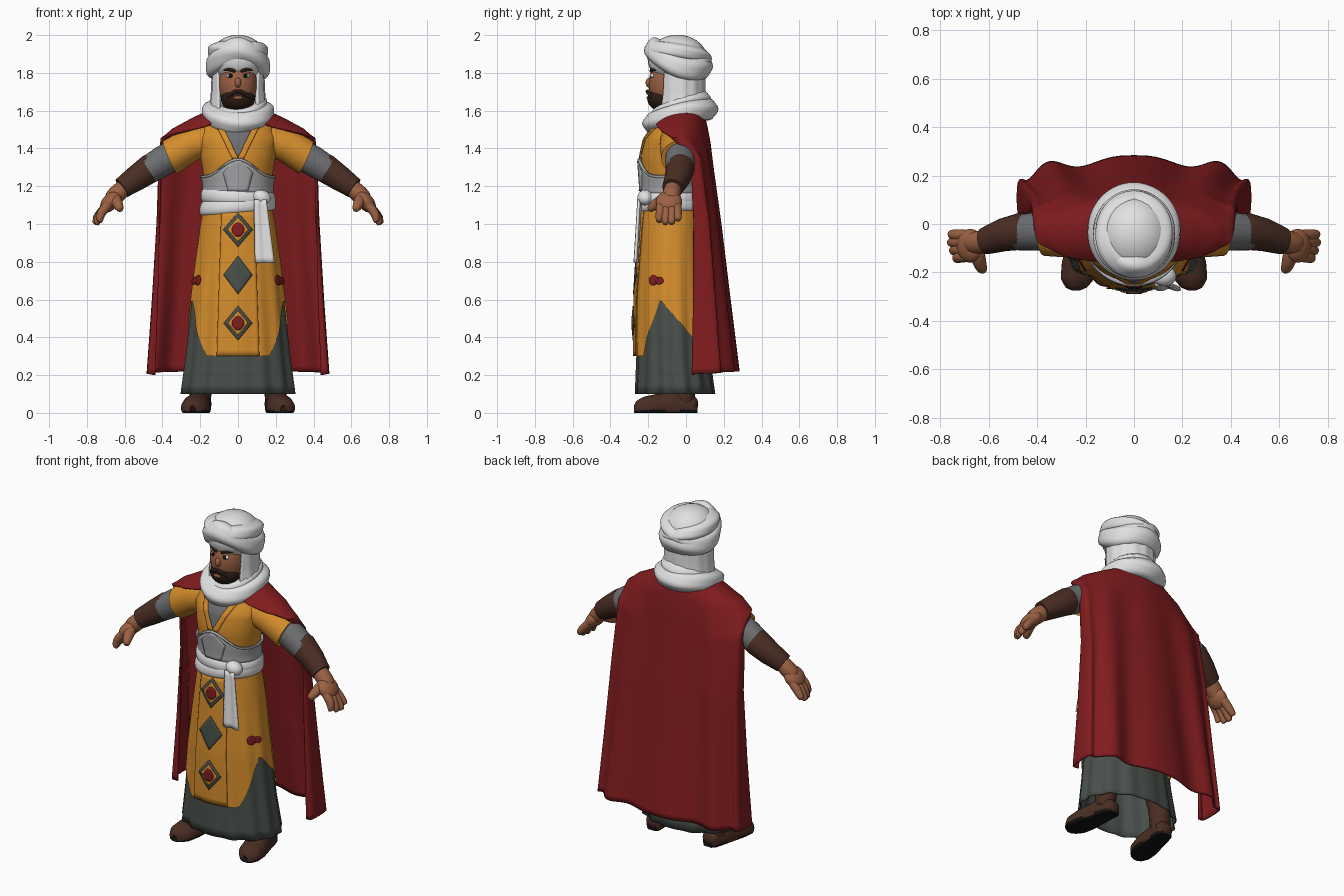
import bpy, bmesh
from math import sin, cos, pi, radians, asin, copysign
from mathutils import Vector

if "Cube" in bpy.data.objects:
    bpy.data.objects.remove(bpy.data.objects["Cube"])


def material(name, r, g, b):
    m = bpy.data.materials.new(name)
    m.use_nodes = True
    m.diffuse_color = (r, g, b, 1)
    bsdf = m.node_tree.nodes["Principled BSDF"]
    bsdf.inputs["Base Color"].default_value = (r, g, b, 1)
    bsdf.inputs["Roughness"].default_value = 0.8
    return m


white = material("white cloth", .75, .75, .75)
orange = material("orange cloth", .66, .265, .025)
red = material("red cloth", .22, .0115, .0135)
slate = material("slate cloth", .065, .078, .068)
leather = material("brown leather", .068, .027, .017)
skin = material("skin", .33, .12, .057)
hair = material("dark hair", .026, .012, .007)
mail = material("grey mail", .15, .155, .16)
silver = material("silver plate", .37, .375, .385)
black = material("black", .006, .006, .006)


def finish(ob, mat, angle=50):
    ob.data.materials.append(mat)
    bpy.ops.object.select_all(action='DESELECT')
    ob.select_set(True)
    bpy.context.view_layer.objects.active = ob
    bpy.ops.object.shade_smooth_by_angle(angle=radians(angle))
    return ob


def grid(name, f, nu, nv, mat, loop=False, thick=0, subsurf=0):
    """Surface f(u, v) on a grid; loop joins its u ends."""
    bm = bmesh.new()
    rows = [[bm.verts.new(f(i / nu, j / nv)) for i in range(nu if loop else nu + 1)]
            for j in range(nv + 1)]
    for a, b in zip(rows, rows[1:]):
        for i in range(nu):
            k = (i + 1) % len(a)
            bm.faces.new((a[i], a[k], b[k], b[i]))
    bmesh.ops.remove_doubles(bm, verts=bm.verts, dist=1e-5)
    bmesh.ops.recalc_face_normals(bm, faces=bm.faces)
    me = bpy.data.meshes.new(name)
    bm.to_mesh(me)
    bm.free()
    ob = bpy.data.objects.new(name, me)
    bpy.context.collection.objects.link(ob)
    if thick:
        mod = ob.modifiers.new("thickness", 'SOLIDIFY')
        mod.thickness, mod.offset = thick, 0
    if subsurf:
        ob.modifiers.new("rounding", 'SUBSURF').levels = subsurf
        ob.modifiers["rounding"].render_levels = subsurf
    return finish(ob, mat)


def tube(name, pts, radii, mat, subsurf=1, n=14):
    pts = [Vector(p) for p in [pts[0]] + pts + [pts[-1]]]
    radii = [0] + radii + [0]
    q = (pts[-1] - pts[0]).to_track_quat('Z', 'Y')

    def f(u, v):
        j = round(v * (len(pts) - 1))
        return pts[j] + q @ Vector((cos(2*pi*u), sin(2*pi*u), 0)) * radii[j]
    return grid(name, f, n, len(pts) - 1, mat, True, 0, subsurf)


def ball(name, loc, scale, mat, rot=(0, 0, 0)):
    bpy.ops.mesh.primitive_uv_sphere_add(segments=28, ring_count=18, radius=1,
                                         location=loc, scale=scale, rotation=rot)
    ob = bpy.context.object
    ob.name = name
    return finish(ob, mat, 180)


def interp(t, table):
    for a, b in zip(table, table[1:]):
        if t <= b[0]:
            k = max(0, (t - a[0]) / (b[0] - a[0]))
            return [p + (q - p) * k for p, q in zip(a[1:], b[1:])]
    return table[-1][1:]


# Body cross-sections: height, half width, half depth, centre y
BODY = [(.1, .3, .21, -.058), (.3, .274, .192, -.068), (.6, .242, .181, -.077),
        (.8, .217, .168, -.077), (1, .188, .154, -.078), (1.1, .167, .143, -.08),
        (1.2, .162, .137, -.08), (1.35, .187, .148, -.08), (1.45, .2, .135, -.075),
        (1.53, .17, .1, -.055), (1.6, .07, .06, -.045)]


def body(a, z, off=0):
    rx, ry, cy = interp(z, BODY)
    off += .009 * cos(14 * a) * max(0, 1 - z) * min(1, abs(sin(a)) * 2)
    return (rx + off) * sin(a), cy - (ry + off) * cos(a), z


def on_body(x, z, off):
    return body(asin(max(-1, min(1, x / interp(z, BODY)[0]))), z, off)


def hem(a):
    d = abs((a + pi) % (2 * pi) - pi) * 180 / pi
    return interp(d, [(0, .3), (37, .3), (72, .6), (134, .35), (180, .32)])[0]


# Robe and tunic
grid("under_skirt", lambda u, v: body(2*pi*u, .1 + .7*v), 96, 14, slate, True, .006)
grid("tunic", lambda u, v: body(2*pi*u, hem(2*pi*u) + (1.6 - hem(2*pi*u))*v, .011),
     96, 44, orange, True)
grid("front_panel", lambda u, v: on_body((2*u - 1)*(.105 - .025*v), .3 + .77*v, .0175),
     14, 24, orange, thick=.006)


def diamond(name, z, w, h, off, mat):
    grid(name, lambda u, v: on_body((u - v)*w, z + (u + v - 1)*h, off), 8, 8, mat, thick=.004)


for i, z in enumerate((.97, .73, .475)):
    diamond("diamond_patch_%d" % i, z, .07, .102 if i == 1 else .092, .0225, slate)
    if i != 1:
        diamond("diamond_inlay_%d" % i, z, .05, .066, .0255, orange)
        grid("red_gem_%d" % i, lambda u, v: on_body(.029*v*sin(2*pi*u), z + .037*v*cos(2*pi*u), .0285),
             16, 3, red, True, .004)
for s in (-1, 1):
    for da, z, r in ((60, .702, .027), (70, .7, .02)):
        grid("side_emblem", lambda u, v: body(s*radians(da + 7.5*v*sin(2*pi*u)),
                                              z + r*v*cos(2*pi*u), .017), 14, 3, red, True, .004)

# Collar opening with lapels
grid("mail_collar", lambda u, v: on_body((2*u - 1)*.08*v, 1.355 + .17*v, .015), 10, 10, mail, thick=.006)
for s in (-1, 1):
    grid("lapel", lambda u, v: on_body(s*(.012 + .08*v + .03*(u - .5)), 1.345 + .18*v, .018),
         4, 12, orange, thick=.008)


# Waist armour and sash
def top(a):
    return 1.25 + .09 * max(0, cos(a))**6


grid("waist_armour", lambda u, v: body(2*pi*u, 1.16 + (top(2*pi*u) - 1.16)*v, .019),
     64, 6, silver, True, .012)
grid("armour_rim", lambda u, v: body(2*pi*u, top(2*pi*u) + .009*cos(2*pi*v), .021 + .009*sin(2*pi*v)),
     64, 8, silver, True)
grid("centre_plate", lambda u, v: on_body((2*u - 1)*interp(v, [(0, .045), (.6, .068), (1, .012)])[0],
                                          1.175 + .16*v, .027), 8, 10, silver, thick=.01)
for i, z in enumerate((1.06, 1.105)):
    grid("sash_wrap_%d" % i, lambda u, v: body(2*pi*u, z + .075*v + (.014 - .024*i)*sin(2*pi*u),
                                               .018 + .015*sin(pi*v)**.6), 64, 10, white, True)
ball("sash_knot", (.125, -.215, 1.14), (.05, .042, .04), white, (0, .3, 0))
grid("sash_tail", lambda u, v: (.118 + .024*v + (u - .5)*(.06 + .04*v),
                                -.245 - .02*v - .005*sin(9*u), 1.13 - .335*v), 8, 12, white, thick=.016)

# Cape: along, back z, edge z, half width, half depth, centre y, wrap angle, fold, squareness
CAPE = [(0, 1.61, 1.57, .15, .125, -.035, 150, 0, 1), (.07, 1.57, 1.52, .25, .14, -.045, 140, 0, 1),
        (.14, 1.51, 1.49, .345, .152, -.043, 125, 0, 1), (.2, 1.43, 1.462, .404, .153, -.03, 110, .003, 1),
        (.28, 1.32, 1.37, .414, .09, .045, 95, .006, .9), (.5, 1, 1.02, .425, .09, .088, 105, .01, .8),
        (.75, .6, .6, .45, .117, .107, 112, .016, .75), (1, .22, .2, .478, .15, .12, 118, .02, .7)]


def cape(u, v):
    s = 2*u - 1
    zb, ze, rx, ry, cy, wrap, fold, p = interp(v, CAPE)
    a = s * radians(wrap)
    x = rx * copysign(abs(sin(a))**p, a)
    y = cy + ry * copysign(abs(cos(a))**p, cos(a)) + fold * (cos(9*a) - .6)
    return x, y, zb + (ze - zb)*s*s


grid("cape", cape, 96, 50, red, thick=.012)


# Cloth rolls for scarf and turban
def roll(name, rx, ry, r, rz, z, cy, tilt=0, side=0, skew=0, ridge=.05):
    def f(u, v):
        a, b = 2*pi*u, 2*pi*v
        k = 1 + ridge*cos(5*b + 2*a)
        return (sin(a)*(rx + r*k*cos(b)), cy - cos(a)*(ry + r*k*cos(b)),
                z + tilt*cos(a) - side*sin(a)**2 + skew*sin(a) + rz*k*sin(b))
    grid(name, f, 56, 24, white, True)


roll("scarf_lower", .132, .137, .062, .058, 1.57, -.03, -.038, -.02)
roll("scarf_upper", .115, .122, .04, .04, 1.615, -.03, -.045, -.01, .012)
HOOD = [(0, .145, .135, -.03, 138), (.4, .136, .125, -.03, 134), (1, .13, .13, -.035, 126)]


def hood(u, v):
    rx, ry, cy, wrap = interp(v, HOOD)
    a = (2*u - 1) * radians(wrap)
    k = 1 + .015*cos(13*a)
    return rx*k*sin(a), cy + ry*k*cos(a), 1.58 + .28*v


grid("head_cloth", hood, 48, 14, white, thick=.014)
ball("turban_dome", (0, -.045, 1.872), (.148, .158, .13), white)
roll("turban_band", .112, .12, .06, .068, 1.877, -.04, .042, .045)
for s in (-1, 1):
    roll("turban_wrap", .104, .117, .058, .045, 1.893, -.04, .018, .012, .034*s)

# Head and face
tube("neck", [(0, -.05, 1.5), (0, -.06, 1.66)], [.07, .07], skin, 0)
ball("head", (0, -.085, 1.74), (.103, .112, .15), skin)
ball("nose", (0, -.194, 1.748), (.017, .02, .026), skin)
ball("beard", (0, -.115, 1.663), (.09, .09, .07), hair)
ball("lips", (0, -.201, 1.668), (.024, .008, .009), skin)
for s in (-1, 1):
    tube("moustache", [(0, -.206, 1.705), (s*.03, -.2, 1.697), (s*.058, -.18, 1.665)],
         [.011, .012, .006], hair)
    ball("eye", (s*.042, -.178, 1.785), (.02, .012, .011), white)
    ball("pupil", (s*.04, -.185, 1.785), (.0125, .007, .011), black)
    tube("eyebrow", [(s*.015, -.187, 1.808), (s*.045, -.178, 1.824), (s*.078, -.152, 1.815)],
         [.01, .012, .007], hair)

# Arms and hands
for s in (-1, 1):
    tube("sleeve", [(s*.14, -.06, 1.45), (s*.25, -.05, 1.42), (s*.36, -.037, 1.353)],
         [.078, .09, .095], orange, 0, 24)
    tube("mail_cuff", [(s*.33, -.03, 1.375), (s*.4, -.03, 1.332), (s*.475, -.035, 1.285)],
         [.078, .08, .074], mail, 0, 24)
    tube("bracer", [(s*.44, -.03, 1.31), (s*.46, -.03, 1.297), (s*.54, -.045, 1.242), (s*.615, -.07, 1.19)],
         [.074, .077, .068, .056], leather, 0, 24)
    tube("wrist", [(s*.59, -.065, 1.205), (s*.64, -.077, 1.16), (s*.68, -.083, 1.12)],
         [.046, .05, .046], skin, 2)
    ball("palm", (s*.675, -.09, 1.118), (.068, .07, .042), skin, (0, s*radians(48), 0))
    for y0, y1, x, z in ((-.13, -.143, .735, 1.01), (-.103, -.11, .752, .998),
                         (-.076, -.076, .762, 1.0), (-.05, -.042, .76, 1.02)):
        tube("finger", [(s*.675, y0, 1.115), (s*.728, (y0 + y1)/2, 1.06), (s*x, y1, z)],
             [.028, .026, .02], skin, 2, 10)
    tube("thumb", [(s*.65, -.1, 1.14), (s*.64, -.155, 1.11), (s*.622, -.198, 1.075)],
         [.034, .032, .021], skin, 2, 10)

# Boots with black soles
BOOT = [(0, .03, .06), (.06, .05, .09), (.35, .062, .115), (.65, .075, .1),
        (.85, .07, .085), (.96, .045, .065), (1, .015, .04)]


def boot(u, v, s):
    w, h = interp(v, BOOT)
    a = 2*pi*u
    x = .19 + .05*v + w*cos(a)
    return s*x, .06 - .335*v, h*max(0, sin(a) + .45)/1.45


for s in (-1, 1):
    ob = grid("boot", lambda u, v: boot(u, v, s), 32, 28, leather, True)
    ob.data.materials.append(black)
    for p in ob.data.polygons:
        p.material_index = int(p.center.z < .012)
    ball("heel", (s*.192, .03, .046), (.052, .035, .045), leather)
    tube("boot_leg", [(s*.2, -.01, .05), (s*.195, -.01, .2), (s*.15, -.04, .5)],
         [.055, .065, .08], leather, 0)
